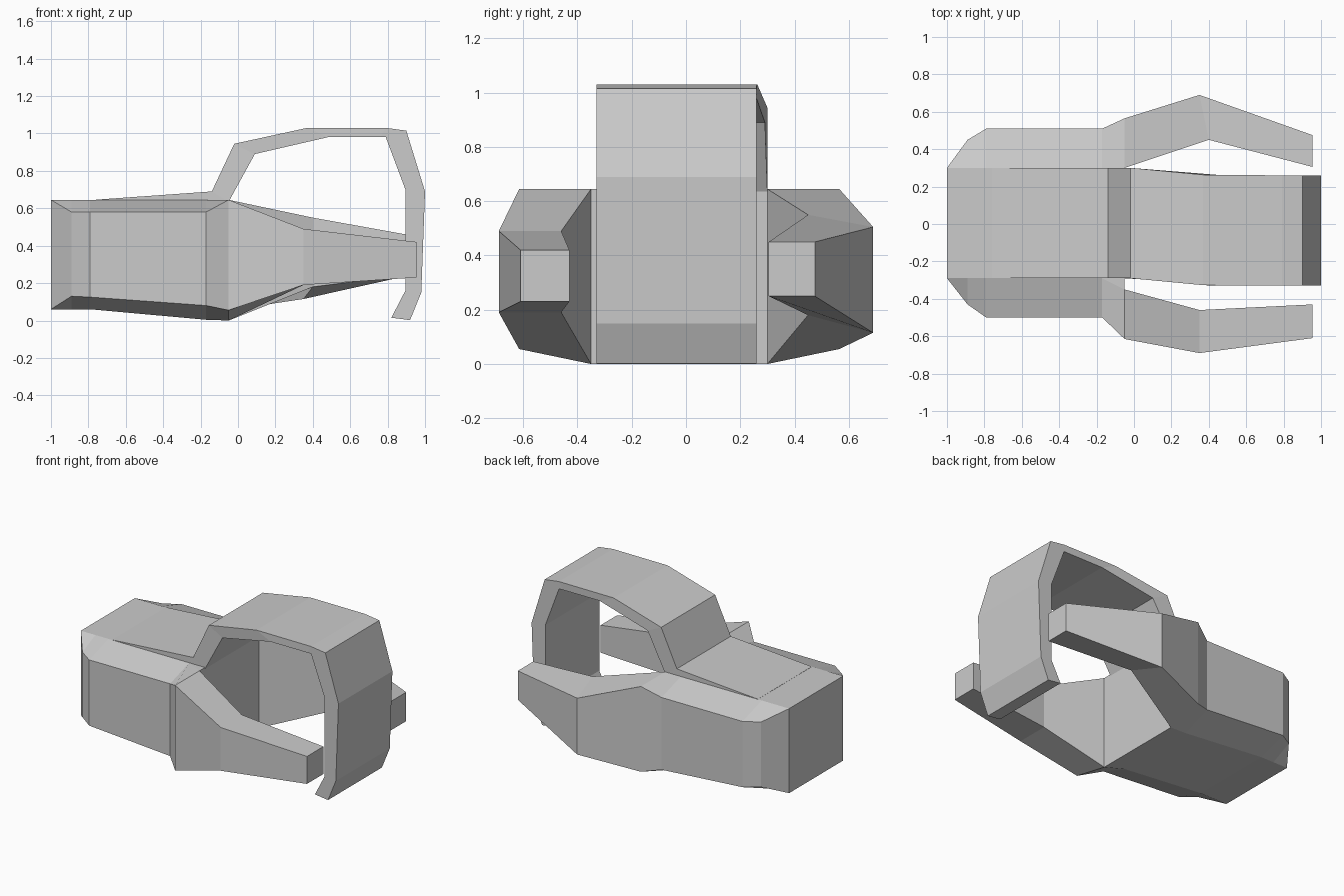
import bpy, bmesh

if "Cube" in bpy.data.objects:
    bpy.data.objects.remove(bpy.data.objects["Cube"])


def loft(name, sections, start_cap=None, end_cap=None):
    """Skin matching rings of points; caps are lists of point indices."""
    bm = bmesh.new()
    rings = [[bm.verts.new(p) for p in s] for s in sections]
    n = len(rings[0])
    for a, b in zip(rings, rings[1:]):
        for i in range(n):
            j = (i + 1) % n
            bm.faces.new((a[i], a[j], b[j], b[i]))
    if start_cap:
        bm.faces.new([rings[0][i] for i in reversed(start_cap)])
    if end_cap:
        bm.faces.new([rings[-1][i] for i in end_cap])
    bmesh.ops.remove_doubles(bm, verts=bm.verts, dist=0.0005)
    bmesh.ops.recalc_face_normals(bm, faces=bm.faces)
    mesh = bpy.data.meshes.new(name)
    bm.to_mesh(mesh)
    bm.free()
    obj = bpy.data.objects.new(name, mesh)
    bpy.context.collection.objects.link(obj)
    return obj


# Palm block: eight-sided section, chamfered along both sides
def palm_ring(x, left, right, z_top, z_side_top, z_side_low, z_low):
    (li, lo), (ri, ro) = left, right      # inner and outer y per side
    return [(x, li, z_top), (x, lo, z_side_top), (x, lo, z_side_low), (x, li, z_low),
            (x, ri, z_low), (x, ro, z_side_low), (x, ro, z_side_top), (x, ri, z_top)]


palm = [
    palm_ring(-1.00, (-.29, -.29), (.30, .30), .645, .645, .06, .06),
    palm_ring(-0.89, (-.29, -.43), (.30, .45), .645, .58, .13, .06),
    palm_ring(-0.79, (-.29, -.50), (.30, .51), .645, .58, .125, .06),
    palm_ring(-0.17, (-.29, -.50), (.30, .51), .645, .58, .08, .004),
    palm_ring(-0.05, (-.35, -.615), (.30, .565), .645, .645, .055, .0),
]
loft("palm", palm, [0, 3, 4, 7], [0, 3, 4, 7])


# Lower side fingers: four-sided tapering arms growing from the palm
def arm_ring(xi, yi, zi_low, zi_top, xo, yo, zo_low, zo_top):
    return [(xi, yi, zi_top), (xo, yo, zo_top), (xo, yo, zo_low), (xi, yi, zi_low)]


loft("front_finger", [
    arm_ring(-.05, -.35, .0, .645, -.05, -.615, .055, .645),
    arm_ring(.35, -.46, .19, .49, .35, -.69, .19, .49),
    arm_ring(.955, -.43, .23, .42, .955, -.61, .23, .42),
], None, [0, 1, 2, 3])
loft("back_finger", [
    arm_ring(-.05, .30, .0, .645, -.05, .565, .055, .645),
    arm_ring(.40, .45, .18, .55, .35, .69, .115, .505),
    arm_ring(.955, .305, .25, .45, .955, .475, .25, .45),
], None, [0, 1, 2, 3])

# Upper hook: wide band following outer/inner profile points (x, z)
outer = [(-.76, .646), (-.14, .69), (-.02, .945), (.37, 1.03), (.79, 1.03),
         (.90, 1.015), (1.0, .69), (.98, .15), (.92, .002)]
inner = [(-.76, .62), (-.05, .635), (.09, .89), (.48, .98), (.76, .98),
         (.79, .98), (.895, .70), (.895, .16), (.82, .015)]


def hook_point(x, z, side):
    t = min(max(x / .4, 0), 1)            # band shifts slightly forwards
    return (x, (.30 if side > 0 else -.29) - .04 * t, z)


hook = [[hook_point(*o, -1), hook_point(*o, 1), hook_point(*i, 1), hook_point(*i, -1)]
        for o, i in zip(outer, inner)]
loft("upper_hook", hook, [0, 1, 2, 3], [0, 1, 2, 3])
